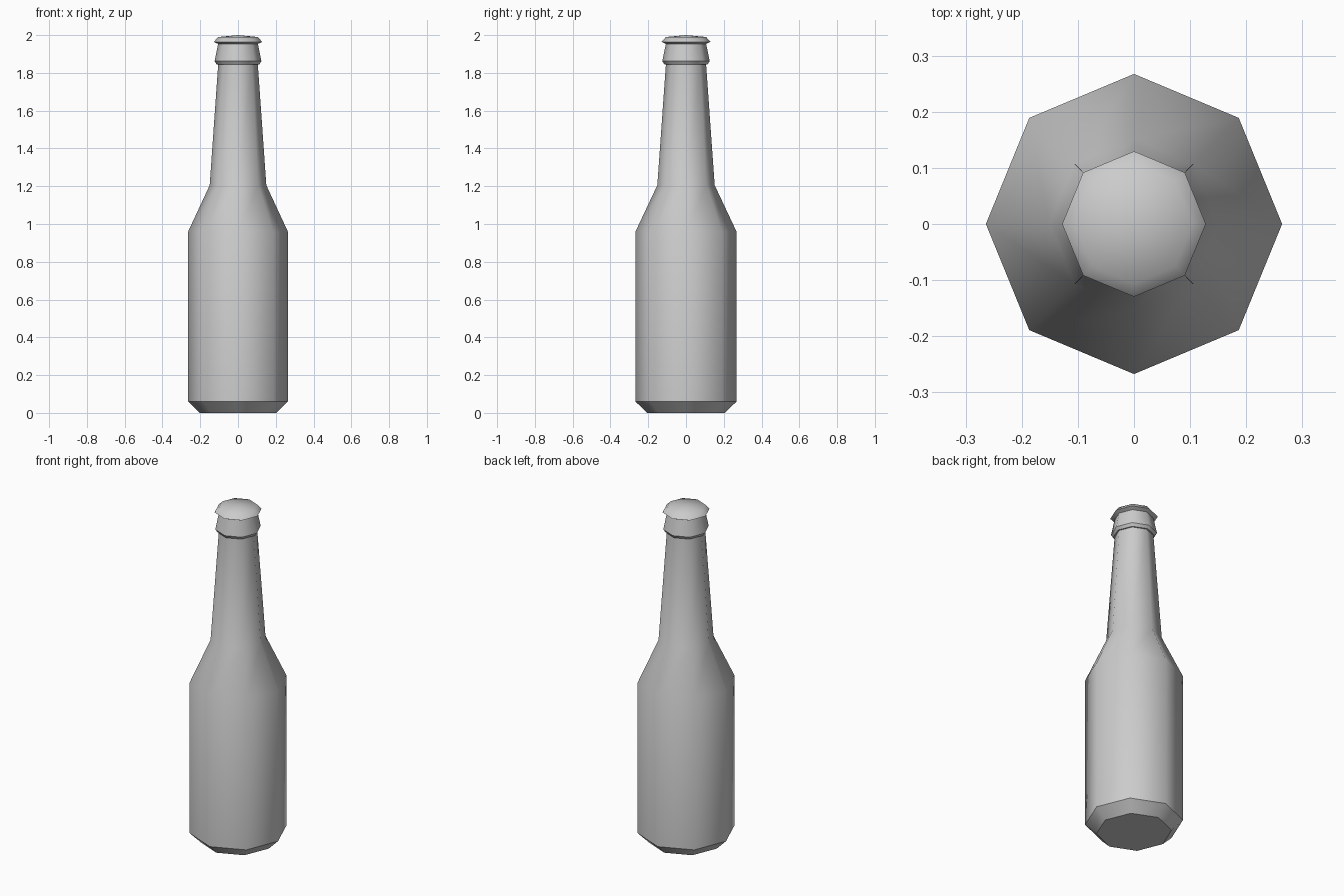
import bpy, bmesh
from math import cos, sin, tau

cube = bpy.data.objects.get("Cube")
if cube:
    bpy.data.objects.remove(cube)

SIDES = 8
STRETCH_Y = 1.013  # the body is very slightly deeper than wide

grey = bpy.data.materials.new("plain grey")
grey.use_nodes = True
colour = (0.6, 0.6, 0.6, 1)
grey.diffuse_color = colour
grey.node_tree.nodes["Principled BSDF"].inputs["Base Color"].default_value = colour


def lathe(name, profile, tip=None):
    """Eight-sided turned part; profile rows are radius, height, sharp ring."""
    bm = bmesh.new()
    rings = []
    for r, z, sharp in profile:
        ring = [bm.verts.new((r * cos(tau * i / SIDES),
                              r * sin(tau * i / SIDES) * STRETCH_Y, z))
                for i in range(SIDES)]
        for i in range(SIDES):
            edge = bm.edges.new((ring[i], ring[(i + 1) % SIDES]))
            edge.smooth = not sharp
        rings.append(ring)
    for low, high in zip(rings, rings[1:]):
        for i in range(SIDES):
            j = (i + 1) % SIDES
            bm.faces.new((low[i], low[j], high[j], high[i]))
    bm.faces.new(rings[0][::-1])
    if tip is None:
        bm.faces.new(rings[-1])
    else:
        top = bm.verts.new((0, 0, tip))
        for i in range(SIDES):
            bm.faces.new((rings[-1][i], rings[-1][(i + 1) % SIDES], top))
    for face in bm.faces:
        face.smooth = True
    mesh = bpy.data.meshes.new(name)
    bm.to_mesh(mesh)
    bm.free()
    mesh.materials.append(grey)
    obj = bpy.data.objects.new(name, mesh)
    bpy.context.collection.objects.link(obj)
    return obj


# Chamfered base, body, shoulder, neck and lip collar
lathe("bottle", [
    (0.203, 0.0, True),
    (0.264, 0.06, True),
    (0.264, 0.96, False),
    (0.15, 1.205, False),
    (0.105, 1.845, True),
    (0.113, 1.845, True),
    (0.124, 1.862, True),
    (0.105, 1.955, True),
])

# Domed cap with a flared rim
lathe("cap", [
    (0.104, 1.953, True),
    (0.128, 1.964, True),
    (0.105, 1.99, False),
], tip=2.0)
